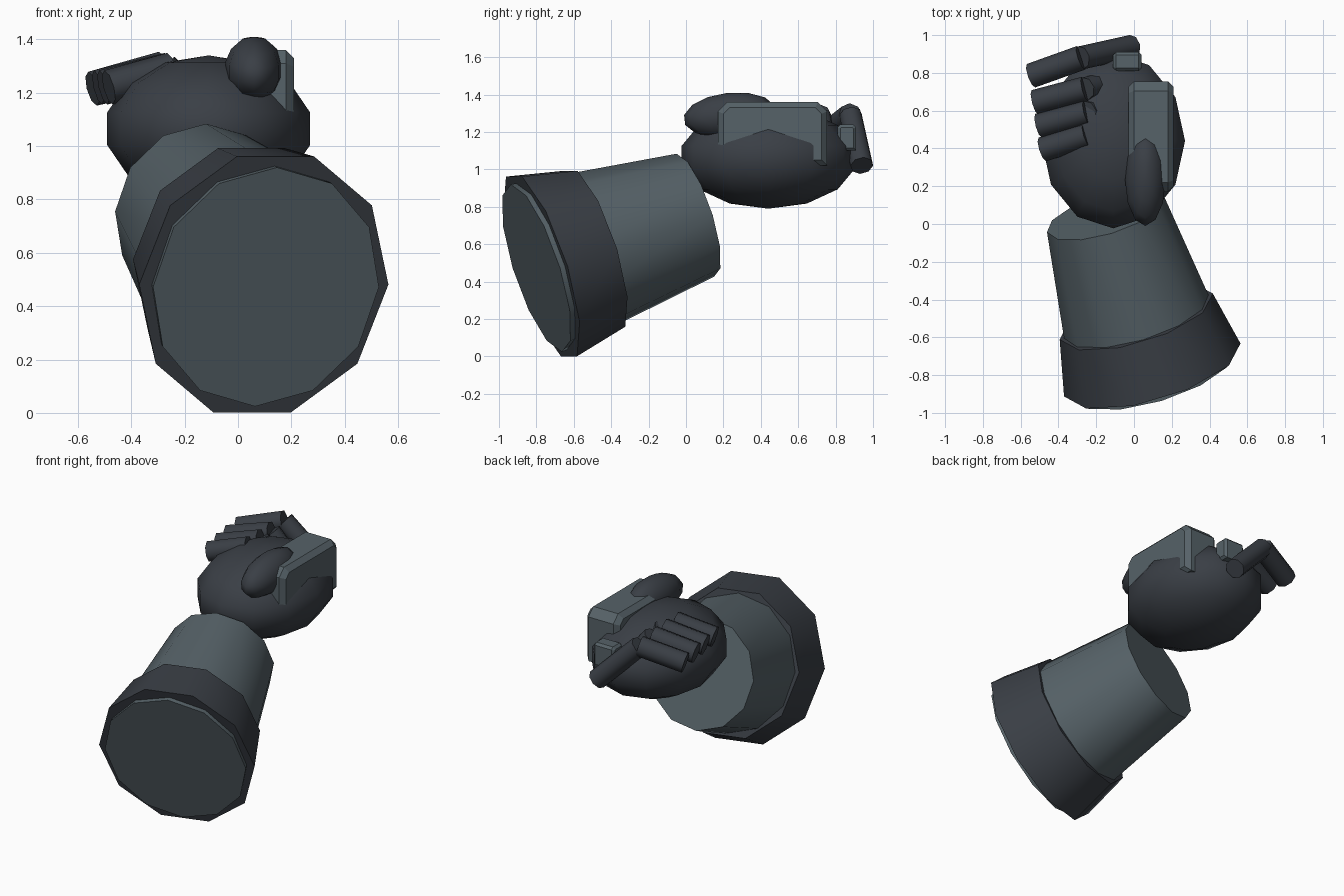
import bpy
import bmesh
import math
from mathutils import Matrix, Vector

cube = bpy.data.objects.get("Cube")
if cube:
    bpy.data.objects.remove(cube, do_unlink=True)


def material(name, rgb):
    mat = bpy.data.materials.new(name)
    mat.use_nodes = True
    mat.diffuse_color = (*rgb, 1)
    mat.node_tree.nodes["Principled BSDF"].inputs["Base Color"].default_value = (*rgb, 1)
    return mat


DARK = material("dark_charcoal", (0.042, 0.049, 0.06))
SLATE = material("slate_grey", (0.093, 0.122, 0.138))


def finish(bm, name, mat, angle=None):
    mesh = bpy.data.meshes.new(name)
    bmesh.ops.recalc_face_normals(bm, faces=bm.faces)
    bm.to_mesh(mesh)
    bm.free()
    mesh.materials.append(mat)
    obj = bpy.data.objects.new(name, mesh)
    bpy.context.collection.objects.link(obj)
    if angle:
        bpy.ops.object.select_all(action="DESELECT")
        obj.select_set(True)
        bpy.context.view_layer.objects.active = obj
        bpy.ops.object.shade_smooth_by_angle(angle=math.radians(angle))
    return obj


def tube(name, mat, start, end, r_start, r_end, sides, width=1.0, roll=0.0):
    """Solid tapered cylinder between two points, flattened sideways by width."""
    start, end = Vector(start), Vector(end)
    w = (end - start).normalized()
    u = Vector((w.y, -w.x, 0)).normalized()
    v = w.cross(u)
    frame = Matrix((u, v, w)).transposed().to_4x4()
    bm = bmesh.new()
    bmesh.ops.create_cone(
        bm, cap_ends=True, segments=sides, radius1=r_start, radius2=r_end,
        depth=(end - start).length,
        matrix=Matrix.Translation((start + end) / 2) @ frame
        @ Matrix.Diagonal((width, 1, 1, 1)) @ Matrix.Rotation(roll, 4, "Z"))
    return finish(bm, name, mat, 50)


def ellipsoid(name, mat, centre, radii, tilt=0.0):
    bm = bmesh.new()
    bmesh.ops.create_uvsphere(
        bm, u_segments=12, v_segments=7, radius=1,
        matrix=Matrix.Translation(centre) @ Matrix.Rotation(tilt, 4, "X")
        @ Matrix.Diagonal((*radii, 1)))
    return finish(bm, name, mat, 60)


def chamfer_box(name, mat, low, high, corner, edge):
    """Box with the upper front and back corners cut, then all edges chamfered."""
    (x0, y0, z0), (x1, y1, z1) = low, high
    profile = [(y0, z0), (y1, z0), (y1, z1 - corner), (y1 - corner, z1),
               (y0 + corner, z1), (y0, z1 - corner)]
    bm = bmesh.new()
    face = bm.faces.new([bm.verts.new((x0, y, z)) for y, z in profile])
    ext = bmesh.ops.extrude_face_region(bm, geom=[face], use_keep_orig=True)
    verts = [g for g in ext["geom"] if isinstance(g, bmesh.types.BMVert)]
    bmesh.ops.translate(bm, verts=verts, vec=(x1 - x0, 0, 0))
    bmesh.ops.recalc_face_normals(bm, faces=bm.faces)
    rims = [e for e in bm.edges if abs(e.verts[0].co.x - e.verts[1].co.x) < 1e-5]
    bmesh.ops.bevel(bm, geom=rims, offset=edge, segments=1, affect="EDGES")
    return finish(bm, name, mat)


# Forearm and its cuff share one slanted axis
base = Vector((0.105, -0.80, 0.472))
wrist = Vector((-0.15, 0.05, 0.755))
axis = (wrist - base).normalized()
tube("forearm", SLATE, base, wrist, 0.47, 0.345, 12, 0.94)
tube("cuff", DARK, base + axis * 0.03, base + axis * 0.34, 0.53, 0.46, 10, 0.92,
     math.pi / 10)

# Palm and thumb
ellipsoid("palm", DARK, (-0.11, 0.44, 1.065), (0.39, 0.475, 0.275))
ellipsoid("thumb", DARK, (0.06, 0.235, 1.29), (0.11, 0.25, 0.12), math.radians(6))

# Armour plate on the back of the hand and the small knuckle block
chamfer_box("hand_plate", SLATE, (-0.03, 0.17, 1.02), (0.21, 0.755, 1.36), 0.05, 0.03)
chamfer_box("knuckle_block", SLATE, (-0.11, 0.81, 1.10), (0.04, 0.91, 1.24), 0.015, 0.015)

# Curled fingers: tip, bent joint, root
fingers = {
    "index": ((-0.545, 0.785, 1.215), (-0.28, 0.88, 1.29), (-0.01, 0.94, 1.02)),
    "middle": ((-0.525, 0.645, 1.22), (-0.26, 0.715, 1.285), (-0.12, 0.75, 1.10)),
    "ring": ((-0.505, 0.52, 1.22), (-0.25, 0.59, 1.285), (-0.12, 0.62, 1.10)),
    "little": ((-0.485, 0.395, 1.22), (-0.25, 0.47, 1.285), (-0.12, 0.50, 1.10)),
}
for name, (tip, joint, root) in fingers.items():
    tube(name + "_finger_tip", DARK, tip, joint, 0.066, 0.066, 8)
    tube(name + "_finger_root", DARK, joint, root, 0.062, 0.062, 8)
